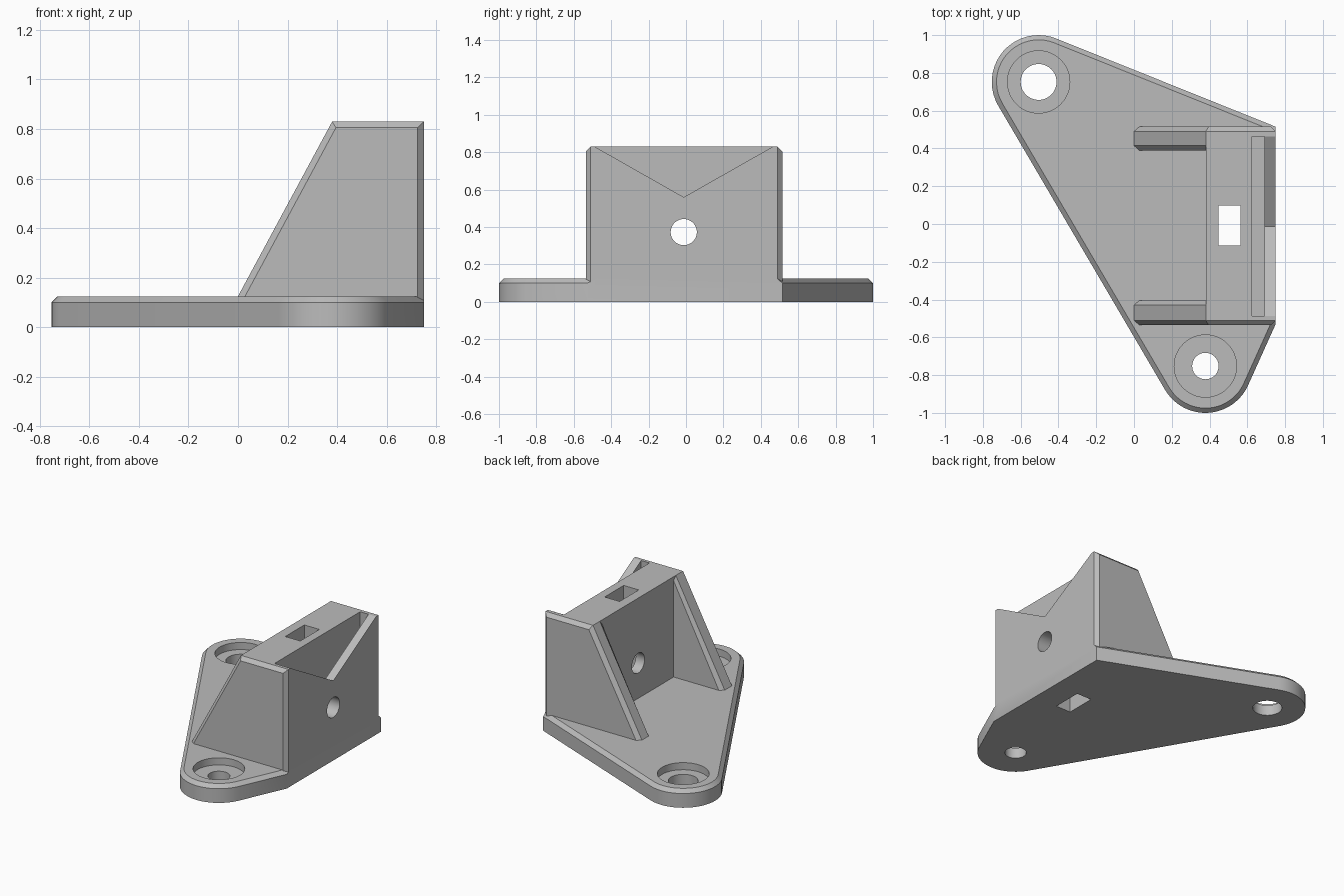
import bpy, bmesh, math
from mathutils import Vector

default = bpy.data.objects.get("Cube")
if default:
    bpy.data.objects.remove(default, do_unlink=True)

EDGE, PLATE, TOP, CHAMFER = 0.75, 0.125, 0.83, 0.025
Y_SECTIONS = (-0.535, -0.405, 0.39, 0.515)

grey = bpy.data.materials.new("plain grey")
grey.use_nodes = True
colour = (0.5, 0.5, 0.5, 1)
grey.diffuse_color = colour
grey.node_tree.nodes["Principled BSDF"].inputs["Base Color"].default_value = colour


def to_object(name, bm):
    bmesh.ops.recalc_face_normals(bm, faces=bm.faces)
    mesh = bpy.data.meshes.new(name)
    bm.to_mesh(mesh)
    bm.free()
    mesh.materials.append(grey)
    obj = bpy.data.objects.new(name, mesh)
    bpy.context.collection.objects.link(obj)
    return obj


def prism(points, direction):
    """Extrude a closed outline along a direction."""
    bm = bmesh.new()
    face = bm.faces.new([bm.verts.new(p) for p in points])
    moved = bmesh.ops.extrude_face_region(bm, geom=[face], use_keep_orig=True)["geom"]
    verts = [g for g in moved if isinstance(g, bmesh.types.BMVert)]
    bmesh.ops.translate(bm, verts=verts, vec=direction)
    return bm


def box(x0, x1, y0, y1, z0, z1):
    base = [(x0, y0, z0), (x1, y0, z0), (x1, y1, z0), (x0, y1, z0)]
    return prism(base, (0, 0, z1 - z0))


def rod(centre, radius, direction):
    """Round cutter along z or x."""
    ring = []
    for i in range(48):
        a = math.tau * i / 48
        u, v = radius * math.cos(a), radius * math.sin(a)
        ring.append(Vector(centre) + Vector((0, u, v) if direction[0] else (u, v, 0)))
    return prism(ring, direction)


def chamfer(bm, rule):
    edges = [e for e in bm.edges if rule(*(v.co for v in e.verts))]
    bmesh.ops.bevel(bm, geom=edges, offset=CHAMFER, segments=1,
                    affect='EDGES', clamp_overlap=False)


def cut(obj, bm):
    cutter = to_object("cutter", bm)
    cutter.hide_render = True
    mod = obj.modifiers.new("cut", 'BOOLEAN')
    mod.operation, mod.solver, mod.object = 'DIFFERENCE', 'EXACT', cutter
    bpy.context.view_layer.objects.active = obj
    bpy.ops.object.modifier_apply(modifier=mod.name)
    bpy.data.objects.remove(cutter, do_unlink=True)


def near(a, b):
    return abs(a - b) < 0.001


# Base plate: two rounded ears joined to a straight edge
def ear(cx, cy, start, end, r=0.248, steps=20):
    angles = [math.radians(start + (end - start) * i / steps) for i in range(steps + 1)]
    return [(cx + r * math.cos(a), cy + r * math.sin(a), 0) for a in angles]


back_ear, front_ear = (-0.505, 0.752), (0.378, -0.752)
outline = ([(EDGE, -0.53, 0), (EDGE, 0.515, 0)]
           + ear(*back_ear, 68, 210) + ear(*front_ear, 210, 335))
bm = prism(outline, (0, 0, PLATE))
chamfer(bm, lambda a, b: near(a.z, PLATE) and near(b.z, PLATE)
        and not (near(a.x, EDGE) and near(b.x, EDGE)))
plate = to_object("base_plate", bm)

# Counterbored screw holes
for (cx, cy), radius in ((back_ear, 0.095), (front_ear, 0.07)):
    cut(plate, rod((cx, cy, PLATE - 0.05), 0.165, (0, 0, 0.2)))
    cut(plate, rod((cx, cy, -0.1), radius, (0, 0, 0.4)))

# Bracket: upright wall with a sloped gusset at each end
FOOT = 0.1
profile = {"A": (-0.0135, FOOT), "B": (0.38, TOP), "C": (EDGE, TOP),
           "D": (EDGE, FOOT), "E": (0.38, FOOT)}
bm = bmesh.new()
v = [{k: bm.verts.new((x, y, z)) for k, (x, z) in profile.items()} for y in Y_SECTIONS]
for i in (0, 3):
    bm.faces.new([v[i][k] for k in "ABCDE"])
for i in (1, 2):
    bm.faces.new([v[i][k] for k in "ABE"])
for i, pairs in enumerate((("AB", "BC", "CD", "DE", "EA"),
                           ("BC", "CD", "DE", "EB"),
                           ("AB", "BC", "CD", "DE", "EA"))):
    for p, q in pairs:
        bm.faces.new([v[i][p], v[i][q], v[i + 1][q], v[i + 1][p]])
bmesh.ops.recalc_face_normals(bm, faces=bm.faces)
flat = [e for e in bm.edges if len(e.link_faces) == 2 and e.calc_face_angle() < 0.01]
bmesh.ops.dissolve_edges(bm, edges=flat, use_verts=True)


def bracket_edge(a, b):
    if near(a.y, b.y):
        outer = near(a.y, Y_SECTIONS[0]) or near(a.y, Y_SECTIONS[3])
        sloped = not near(a.x, b.x) and not near(a.z, b.z)
        raised = max(a.z, b.z) > FOOT + 0.1
        return sloped or (outer and raised)
    inner = abs(abs(a.y - b.y) - (Y_SECTIONS[2] - Y_SECTIONS[1])) < 0.001
    return inner and near(a.z, TOP) and near(a.x, 0.38) and near(b.x, 0.38)


chamfer(bm, bracket_edge)
bracket = to_object("gusseted_bracket", bm)

# Pocket behind the outer wall, with a V notch in front of it
cut(bracket, box(0.625, 0.69, -0.487, 0.464, 0.5, 1))
mid, half, apex = -0.012, 0.476, 0.56
over = 1.2
rise = (TOP - apex) * over
cut(bracket, prism([(0.68, mid, apex), (0.68, mid + half * over, apex + rise),
                    (0.68, mid - half * over, apex + rise)], (0.2, 0, 0)))

# Cross bore and vertical nut slot
cut(bracket, rod((0.2, -0.012, 0.373), 0.07, (0.8, 0, 0)))
for part in (plate, bracket):
    cut(part, box(0.448, 0.565, -0.115, 0.097, -0.1, 1))

# Smooth round walls, keep sharp edges
for part in (plate, bracket):
    bpy.ops.object.select_all(action='DESELECT')
    part.select_set(True)
    bpy.context.view_layer.objects.active = part
    bpy.ops.object.shade_smooth_by_angle(angle=math.radians(25))
